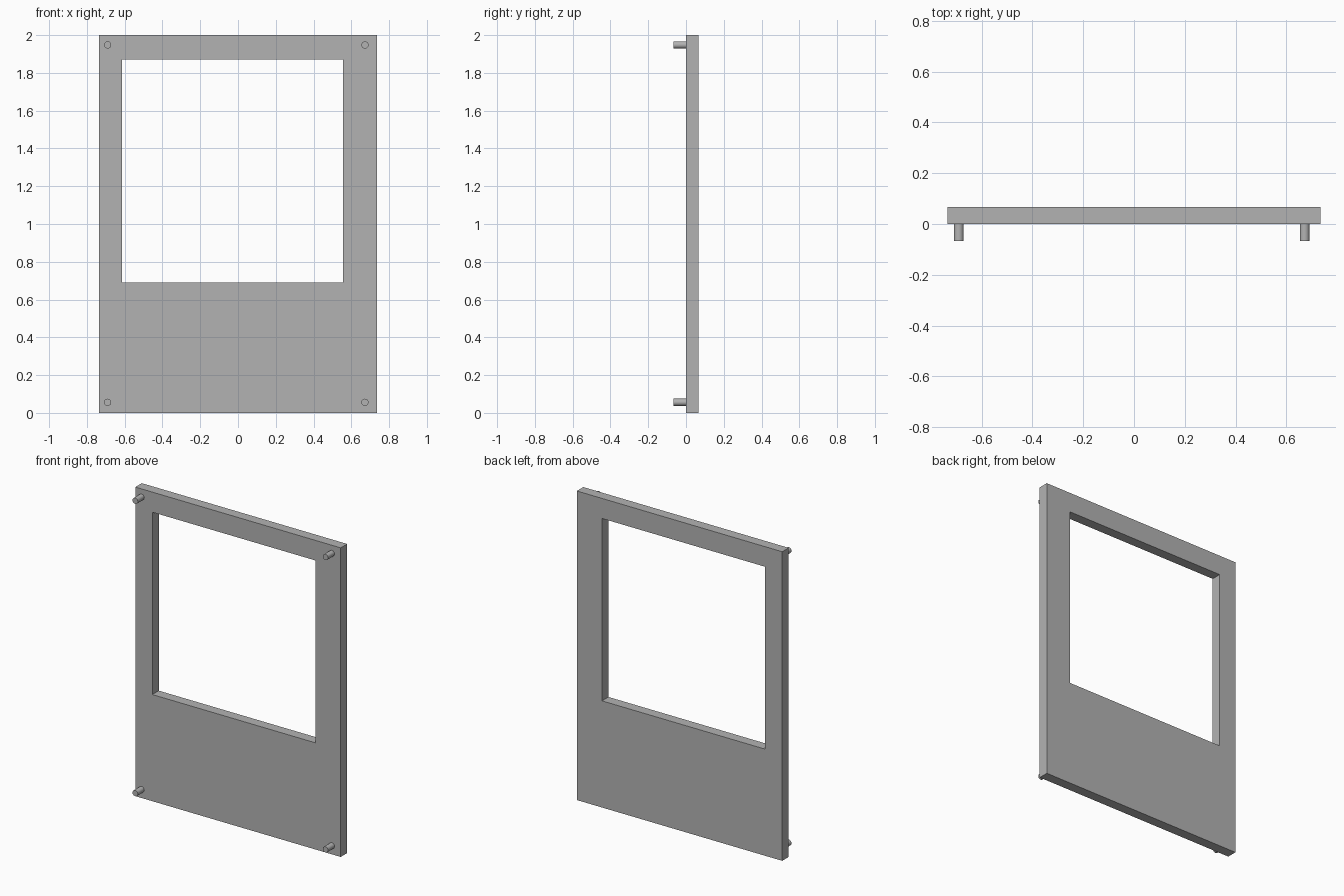
import bpy
import bmesh
from math import radians
from mathutils import Matrix

cube = bpy.data.objects.get("Cube")
if cube:
    bpy.data.objects.remove(cube, do_unlink=True)

DEPTH = 0.066

grey = bpy.data.materials.new("plain grey")
grey.use_nodes = True
colour = (0.45, 0.45, 0.45, 1)
grey.diffuse_color = colour
grey.node_tree.nodes["Principled BSDF"].inputs["Base Color"].default_value = colour


def add_object(name, bm):
    mesh = bpy.data.meshes.new(name)
    bm.to_mesh(mesh)
    bm.free()
    mesh.materials.append(grey)
    obj = bpy.data.objects.new(name, mesh)
    bpy.context.collection.objects.link(obj)
    return obj


def rectangle(bm, left, right, bottom, top):
    corners = [(left, bottom), (right, bottom), (right, top), (left, top)]
    return [bm.verts.new((x, 0, z)) for x, z in corners]


# Flat panel with an off-centre window opening
bm = bmesh.new()
outer = rectangle(bm, -0.735, 0.735, 0, 2)
inner = rectangle(bm, -0.613, 0.555, 0.69, 1.87)
for i in range(4):
    j = (i + 1) % 4
    bm.faces.new((outer[i], outer[j], inner[j], inner[i]))
extruded = bmesh.ops.extrude_face_region(bm, geom=bm.faces[:], use_keep_orig=True)
moved = [v for v in extruded["geom"] if isinstance(v, bmesh.types.BMVert)]
bmesh.ops.translate(bm, verts=moved, vec=(0, DEPTH, 0))
bmesh.ops.recalc_face_normals(bm, faces=bm.faces[:])
add_object("window_panel", bm)

# Round mounting pegs on the front, one near each corner
for side, x in (("right", -0.69), ("left", 0.672)):
    for level, z in (("lower", 0.056), ("upper", 1.948)):
        bm = bmesh.new()
        bmesh.ops.create_cone(
            bm, cap_ends=True, segments=32, radius1=0.019, radius2=0.019,
            depth=DEPTH, matrix=Matrix.Rotation(radians(90), 4, "X"))
        peg = add_object(f"{level}_{side}_peg", bm)
        peg.location = (x, -DEPTH / 2, z)
        bpy.ops.object.select_all(action="DESELECT")
        peg.select_set(True)
        bpy.context.view_layer.objects.active = peg
        bpy.ops.object.shade_smooth_by_angle(angle=radians(30))
